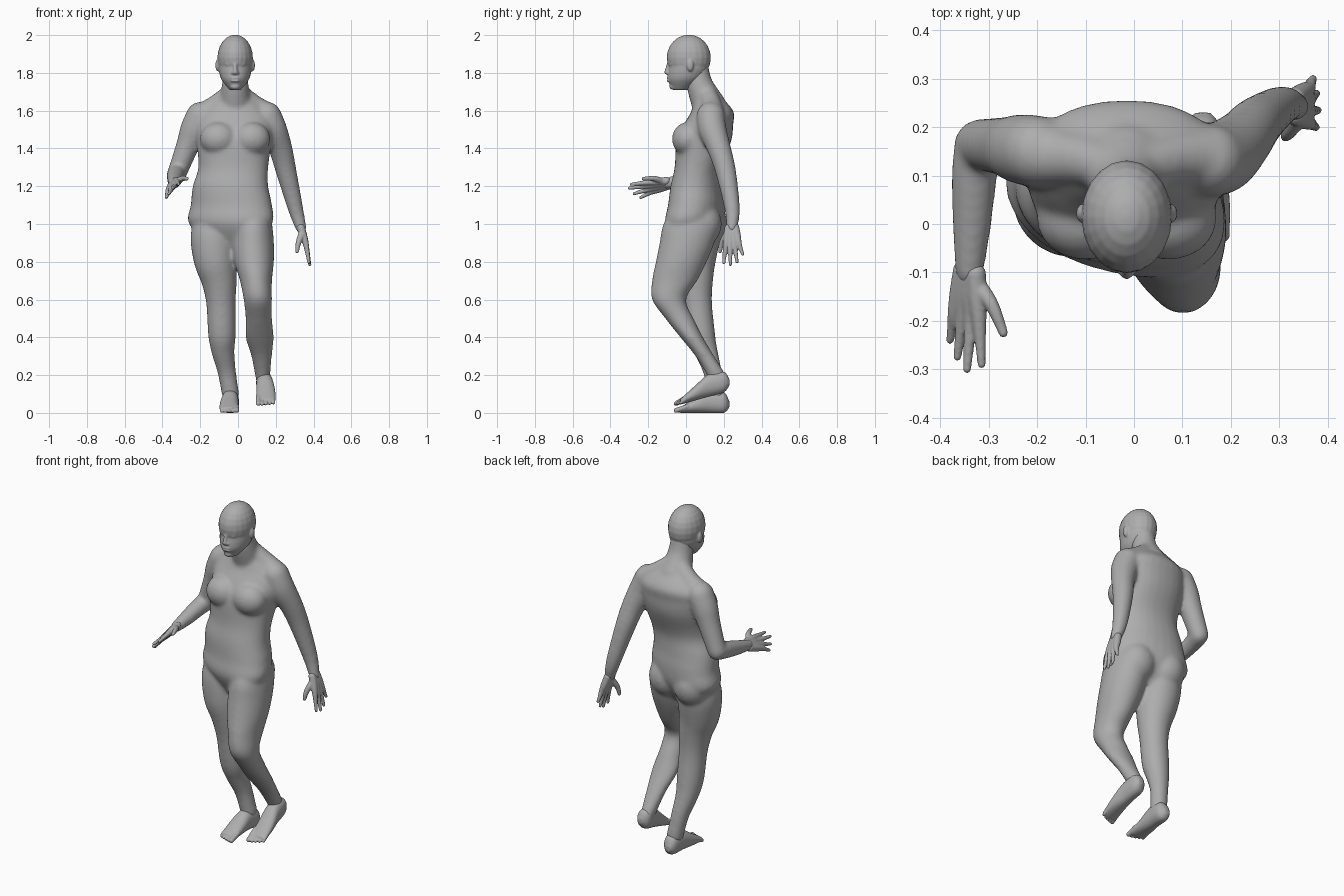
import bpy, bmesh, math
from mathutils import Vector, Matrix, Quaternion

if "Cube" in bpy.data.objects:
    bpy.data.objects.remove(bpy.data.objects["Cube"], do_unlink=True)

skin = bpy.data.materials.new("matte grey")
skin.use_nodes = True
grey = (0.42, 0.42, 0.42, 1)
skin.diffuse_color = grey
skin.node_tree.nodes["Principled BSDF"].inputs["Base Color"].default_value = grey


def resample(rows, steps=4):
    """Smooth a list of equal-length tuples with a Catmull-Rom spline."""
    padded = [rows[0], *rows, rows[-1]]
    smooth = []
    for before, start, end, after in zip(padded, padded[1:], padded[2:], padded[3:]):
        for step in range(steps):
            t = step / steps
            smooth.append([q + t / 2 * (r - p + t * (2 * p - 5 * q + 4 * r - u + t * (3 * (q - r) + u - p)))
                           for p, q, r, u in zip(before, start, end, after)])
    return smooth + [list(rows[-1])]


def circle(sides):
    return [(math.cos(math.tau * i / sides), math.sin(math.tau * i / sides)) for i in range(sides)]


def skin_rings(bm, rings):
    """Bridge rings of points and cap both ends."""
    rings = [[bm.verts.new(point) for point in ring] for ring in rings]
    count = len(rings[0])
    for low, high in zip(rings, rings[1:]):
        for i in range(count):
            j = (i + 1) % count
            bm.faces.new((low[i], low[j], high[j], high[i]))
    bm.faces.new(rings[0][::-1])
    bm.faces.new(rings[-1])


def loft(bm, rows, axis="z", power=2.0, yaw=0.0, waist=1.36):
    """Rows give position on the axis, then min and max in the other two axes."""
    rings = []
    for pos, a_min, a_max, b_min, b_max in resample(rows):
        skew = yaw * max(0, waist - pos)
        ring = []
        for c, s in circle(28):
            across = (a_max - a_min) / 2 * math.copysign(abs(c) ** (2 / power), c)
            deep = (b_max - b_min) / 2 * math.copysign(abs(s) ** (2 / power), s)
            a = (a_min + a_max) / 2 + across
            b = (b_min + b_max) / 2 + deep - skew * across
            ring.append((a, b, pos) if axis == "z" else (a, pos, b))
        rings.append(ring)
    skin_rings(bm, rings)


def ball(bm, centre, radii):
    matrix = Matrix.Translation(centre) @ Matrix.Diagonal((*radii, 1))
    bmesh.ops.create_uvsphere(bm, u_segments=20, v_segments=12, radius=1, matrix=matrix)


def tube(bm, path, sides=16):
    """Round limb along x, y, z, radius points, with rounded ends."""
    points = resample(path)
    centres = [Vector(point[:3]) for point in points]
    turn, last, rings = Quaternion(), Vector((0, 0, 1)), []
    for i, centre in enumerate(centres):
        ahead = centres[min(i + 1, len(centres) - 1)]
        tangent = (ahead - centres[max(i - 1, 0)]).normalized()
        turn = last.rotation_difference(tangent) @ turn
        last = tangent
        radius = points[i][3]
        rings.append([centre + turn @ Vector((radius * c, radius * s, 0)) for c, s in circle(sides)])
    skin_rings(bm, rings)
    for *centre, radius in (path[0], path[-1]):
        ball(bm, centre, [radius] * 3)


def finish(name, bm, voxel, smoothing):
    """Fuse the overlapping shapes into one smooth skin."""
    bmesh.ops.recalc_face_normals(bm, faces=bm.faces)
    mesh = bpy.data.meshes.new(name)
    bm.to_mesh(mesh)
    bm.free()
    mesh.materials.append(skin)
    ob = bpy.data.objects.new(name, mesh)
    bpy.context.collection.objects.link(ob)
    fuse = ob.modifiers.new("fuse", "REMESH")
    fuse.mode = "VOXEL"
    fuse.voxel_size = voxel
    fuse.use_smooth_shade = True
    relax = ob.modifiers.new("relax", "SMOOTH")
    relax.factor = 0.5
    relax.iterations = smoothing


MID = -0.015  # centre line of head and chest

# Torso, with the left hip turned forward
body = bmesh.new()
loft(body, [(.88, -.13, .06, -.04, .12), (1, -.26, .18, -.1, .19), (1.1, -.25, .18, -.09, .2),
            (1.2, -.24, .16, -.08, .19), (1.3, -.21, .16, -.06, .19), (1.44, -.22, .18, -.05, .24),
            (1.53, -.22, .19, -.01, .25), (1.6, -.19, .16, .03, .25), (1.69, -.08, .05, .06, .17)],
     power=2.2, yaw=.6)
for side in (-1, 1):
    # Chest, buttock and the slope from neck to shoulder
    ball(body, (MID + side * .087, .01, 1.45), (.1, .085, .09))
    ball(body, (-.035 + side * .09, .095 - side * .015, 1), (.11, .11, .12))
    tube(body, [(MID + side * .035, .115, 1.685, .05), (MID + side * .1, .135, 1.63, .055),
                (MID + side * .175, .14, 1.575, .066)])

# Neck
tube(body, [(MID, .06, 1.84, .058), (MID, .072, 1.74, .07), (MID, .12, 1.63, .09)], 24)

# Right leg, standing
tube(body, [(-.13, .06, 1, .11), (-.13, .055, .92, .122), (-.12, .045, .8, .112), (-.1, .05, .7, .094),
            (-.09, .06, .58, .078), (-.085, .08, .42, .074), (-.08, .105, .33, .062),
            (-.06, .14, .22, .049), (-.04, .16, .1, .046)], 24)

# Left leg, bent at the knee
loft(body, [(1.1, 0, .15, -.06, .14), (1, -.02, .18, -.12, .17), (.9, -.03, .19, -.14, .15),
            (.8, -.02, .19, -.16, .11), (.7, .01, .18, -.18, .06), (.6, .03, .18, -.18, 0),
            (.5, .04, .18, -.11, .04), (.4, .04, .19, -.03, .09), (.3, .07, .18, .05, .15),
            (.2, .09, .17, .11, .21), (.15, .1, .16, .13, .22)])

# Right upper arm, right forearm and left arm
right_elbow = (-.32, .165, 1.275, .052)
tube(body, [(-.2, .15, 1.572, .075), (-.235, .155, 1.5, .072), (-.265, .16, 1.42, .062), right_elbow], 24)
tube(body, [right_elbow, (-.33, .1, 1.26, .048), (-.335, 0, 1.235, .041), (-.34, -.1, 1.215, .03)], 24)
tube(body, [(.155, .13, 1.572, .075), (.185, .14, 1.5, .075), (.225, .175, 1.4, .063),
            (.255, .21, 1.28, .055), (.305, .245, 1.08, .041), (.333, .243, .98, .03)], 24)
finish("body", body, .009, 16)

# Head: skull and face
head = bmesh.new()
ball(head, (MID, .015, 1.88), (.094, .117, .122))
loft(head, [(z, MID - half, MID + half, front, back) for z, half, front, back in (
    (1.9, .085, -.1, .1), (1.84, .088, -.092, .12), (1.8, .084, -.096, .11),
    (1.76, .07, -.095, .08), (1.71, .03, -.07, .01))])
# Brow, nose, lips and chin
tube(head, [(MID + x, -.09 + 7 * x * x, 1.867, .009) for x in (-.05, 0, .05)])
tube(head, [(MID, -.09, 1.86, .008), (MID, -.103, 1.803, .012)])
for lip in (1.758, 1.772):
    ball(head, (MID, -.092, lip), (.027, .011, .006))
ball(head, (MID, -.068, 1.728), (.027, .02, .018))
# Eyes, nostrils and ears
for side in (-1, 1):
    ball(head, (MID + side * .035, -.074, 1.844), (.016, .013, .009))
    ball(head, (MID + side * .013, -.096, 1.8), (.008, .01, .008))
    ball(head, (MID + side * .092, .022, 1.84), (.013, .019, .032))
finish("head", head, .005, 3)


def foot(name, inner, side, lift, slope):
    """Flat foot with five toes, then mirrored and tipped up at the heel."""
    bm = bmesh.new()
    loft(bm, [(.23, .03, .06, .03, .06), (.2, 0, .08, 0, .11), (.12, 0, .09, 0, .12),
              (.05, 0, .1, 0, .08), (-.03, 0, .1, 0, .03)], axis="y", power=2.2)
    for toe in range(5):
        x = .01 + .02 * toe
        radius = .0135 - .0025 * toe ** .5
        tip = -.052 + .003 * toe ** 1.5
        tube(bm, [(x, tip + reach, radius + reach / 3, radius) for reach in (.06, .02, 0)], 12)
    for v in bm.verts:
        v.co.x = inner + side * v.co.x
        v.co.z += lift + slope * (v.co.y + .05)
    finish(name, bm, .004, 3)


# Feet
foot("right_foot", .003, -1, 0, 0)
foot("left_foot", .098, 1, .038, .28)


def hand(name, wrist, index, little, tips, thumb):
    """Palm from four fanned bones that run on into the fingers."""
    bm = bmesh.new()
    wrist, index, little = map(Vector, (wrist, index, little))
    for finger, tip in enumerate(map(Vector, tips)):
        knuckle = index.lerp(little, finger / 3)
        root = wrist + (knuckle - index.lerp(little, .5)) * .5
        tube(bm, [(*root, .022), (*root.lerp(knuckle, .55), .02), (*knuckle, .0155),
                  (*knuckle.lerp(tip, .5), .0115), (*tip, .0085)], 12)
    tube(bm, [(*point, radius) for point, radius in zip(thumb, (.02, .015, .01))], 12)
    finish(name, bm, .004, 4)


# Hands
hand("right_hand", (-.34, -.1, 1.215), (-.32, -.2, 1.22), (-.37, -.185, 1.17),
     [(-.315, -.29, 1.21), (-.345, -.3, 1.19), (-.365, -.275, 1.16), (-.38, -.24, 1.14)],
     [(-.33, -.12, 1.22), (-.295, -.165, 1.24), (-.27, -.225, 1.24)])
hand("left_hand", (.333, .243, .98), (.36, .21, .89), (.36, .28, .895),
     [(.376, .2, .795), (.38, .235, .785), (.377, .27, .8), (.37, .3, .84)],
     [(.34, .22, .95), (.32, .19, .9), (.313, .18, .855)])
